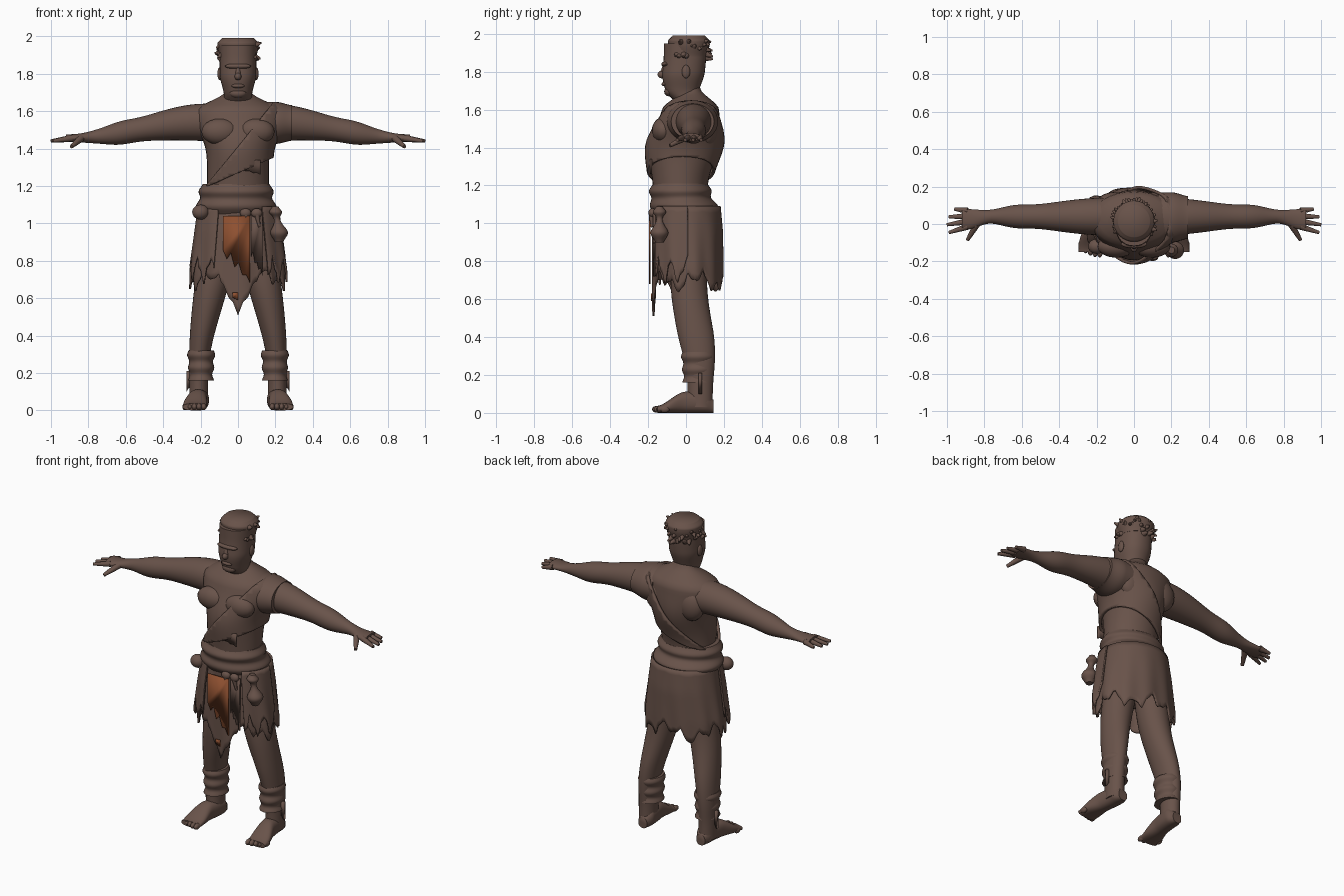
import bpy, bmesh, math, random
from mathutils import Vector, Matrix

random.seed(4)
default_cube = bpy.data.objects.get("Cube")
if default_cube:
    bpy.data.objects.remove(default_cube, do_unlink=True)


def material(name, colour):
    mat = bpy.data.materials.new(name)
    mat.use_nodes = True
    mat.diffuse_color = (*colour, 1)
    bsdf = next(n for n in mat.node_tree.nodes if n.type == 'BSDF_PRINCIPLED')
    bsdf.inputs["Base Color"].default_value = (*colour, 1)
    bsdf.inputs["Roughness"].default_value = 0.8
    return mat


BROWN = material("dusty_brown", (0.14, 0.086, 0.068))
RUST = material("rust_cloth", (0.27, 0.08, 0.03))


def finish(name, bm, mirror=False, thickness=0, mat=BROWN):
    bmesh.ops.remove_doubles(bm, verts=bm.verts, dist=0.0003)
    bmesh.ops.recalc_face_normals(bm, faces=bm.faces)
    mesh = bpy.data.meshes.new(name)
    bm.to_mesh(mesh)
    bm.free()
    mesh.materials.append(mat)
    mesh.shade_smooth()
    mesh.set_sharp_from_angle(angle=math.radians(50))
    obj = bpy.data.objects.new(name, mesh)
    bpy.context.scene.collection.objects.link(obj)
    if thickness:
        solid = obj.modifiers.new("thickness", 'SOLIDIFY')
        solid.thickness, solid.offset = thickness, 0
    if mirror:
        obj.modifiers.new("mirror", 'MIRROR')


def ease(value, start, stop):
    t = min(max((value - start) / (stop - start), 0), 1)
    return t * t * (3 - 2 * t)


def bump(value, middle, width):
    return math.exp(-((value - middle) / width) ** 2)


def oval(angle, power=2):
    c, s = math.cos(angle), math.sin(angle)
    return math.copysign(abs(c) ** (2 / power), c), math.copysign(abs(s) ** (2 / power), s)


def loft(axis, start, stop, section, grow=0, power=2, caps=True, steps=28, sides=32):
    """Skin over ovals; section(position) gives two centres and two radii."""
    bm = bmesh.new()
    rings = []
    for i in range(steps + 1):
        position = start + (stop - start) * i / steps
        centre_a, centre_b, radius_a, radius_b = section(position)
        ring = []
        for j in range(sides):
            u, v = oval(math.tau * j / sides, power)
            co = [centre_a + u * (radius_a + grow), centre_b + v * (radius_b + grow)]
            co.insert("xyz".index(axis), position)
            ring.append(bm.verts.new(co))
        rings.append(ring)
    for lower, upper in zip(rings, rings[1:]):
        for j in range(sides):
            bm.faces.new((lower[j - 1], lower[j], upper[j], upper[j - 1]))
    if caps:
        bm.faces.new(rings[0])
        bm.faces.new(rings[-1])
    return bm


def blob(bm, location, size):
    matrix = Matrix.LocRotScale(Vector(location), None, Vector(size))
    bmesh.ops.create_uvsphere(bm, u_segments=20, v_segments=12, radius=1, matrix=matrix)


def spike(bm, base, tip, base_radius, tip_radius):
    base, tip = Vector(base), Vector(tip)
    turn = (tip - base).to_track_quat('Z', 'Y')
    matrix = Matrix.LocRotScale((base + tip) / 2, turn, None)
    bmesh.ops.create_cone(bm, cap_ends=True, segments=10, radius1=base_radius, radius2=tip_radius,
                          depth=(tip - base).length, matrix=matrix)


def rag(name, y, left, right, top, low_left, low_right, teeth=6, mirror=False, thickness=0.012, mat=BROWN):
    """Hanging plate with a torn lower edge."""
    bm = bmesh.new()
    outline = [(left, top), (right, top)]
    for i in range(teeth + 1):
        t = i / teeth
        tear = (i % 2) * (top - low_right) * random.uniform(0.05, 0.15)
        outline.append((right + (left - right) * t, low_right + (low_left - low_right) * t + tear))
    bm.faces.new([bm.verts.new((x, y, z)) for x, z in outline])
    finish(name, bm, mirror, thickness, mat)


# Torso from hips to sloping shoulders
def torso(z):
    slope = 1 - 0.7 * ease(z, 1.6, 1.72)
    width = 0.165 + 0.07 * bump(z, 1.57, 0.12)
    depth = 0.14 + 0.045 * bump(z, 1.42, 0.15)
    return 0, 0.06 * ease(z, 1.2, 1.7) - 0.03, width * slope, depth * slope


finish("torso", loft('z', 0.85, 1.72, torso, steps=40))
bm = bmesh.new()
blob(bm, (0.095, -0.12, 1.49), (0.1, 0.06, 0.07))
blob(bm, (0.11, 0.11, 1.5), (0.09, 0.06, 0.1))
finish("chest_and_back_muscles", bm, mirror=True)


# Neck and head, then the face and ears
def head(z):
    back = 0.03 - 0.05 * ease(z, 1.62, 1.7) + 0.015 * ease(z, 1.7, 1.9)
    return 0, back, 0.075 + 0.023 * ease(z, 1.68, 1.8), 0.08 + 0.032 * ease(z, 1.65, 1.8)


finish("head", loft('z', 1.6, 1.95, head, power=2.2))
bm = bmesh.new()
blob(bm, (0, -0.108, 1.84), (0.07, 0.022, 0.015))
blob(bm, (0, -0.128, 1.785), (0.018, 0.022, 0.02))
spike(bm, (0, -0.122, 1.79), (0, -0.11, 1.84), 0.016, 0.01)
blob(bm, (0, -0.112, 1.735), (0.035, 0.017, 0.012))
blob(bm, (0, -0.09, 1.695), (0.045, 0.025, 0.025))
for side in (-1, 1):
    blob(bm, (side * 0.098, 0, 1.8), (0.012, 0.022, 0.035))
finish("face_features", bm)


# Flat-topped hair with loose tufts at the back
def hair(z):
    radius = 0.095 + 0.015 * ease(z, 1.87, 1.95) - 0.03 * ease(z, 1.96, 2)
    return 0, 0.015, radius, radius


bm = loft('z', 1.88, 1.99, hair)
tufts = 34
for i in range(tufts):
    u, v = oval(math.pi * (1.3 * i / tufts - 0.15))
    z = random.uniform(1.87, 1.96)
    reach = random.uniform(0.11, 0.13)
    spike(bm, (u * 0.085, v * 0.095, z),
          (u * reach, v * (reach + 0.02), z + random.uniform(-0.02, 0.02)), 0.022, 0.004)
finish("hair", bm)


# Arms with a forearm swell and spread fingers
def arm(x):
    radius = 0.1 - 0.07 * ease(x, 0.15, 0.85) + 0.016 * bump(x, 0.64, 0.1)
    palm = ease(x, 0.75, 0.9)
    height = 1.54 - 0.085 * ease(x, 0.2, 0.9)
    return 0.04 - 0.015 * palm, height, radius + 0.025 * palm, radius * (1 - 0.3 * palm)


bm = loft('x', 0.14, 0.92, arm, steps=40)
for i in range(4):
    spike(bm, (0.89, 0.07 - 0.028 * i, 1.455), (1 - 0.01 * (i - 2) ** 2, 0.08 - 0.042 * i, 1.44), 0.018, 0.009)
spike(bm, (0.84, 0, 1.455), (0.89, -0.085, 1.41), 0.02, 0.01)
finish("arms", bm, mirror=True)


# Legs and bare feet
def leg(z):
    return (0.21 - 0.1 * ease(z, 0.2, 0.95), 0.075 - 0.06 * ease(z, 0.2, 0.7),
            0.05 + 0.045 * ease(z, 0.15, 0.8), 0.066 + 0.03 * ease(z, 0.1, 0.45))


def foot(y):
    heel = 1 - 0.4 * ease(y, 0.1, 0.15)
    height = (0.018 + 0.038 * ease(y, -0.16, 0)) * heel
    return 0.205 + 0.027 * ease(y, 0.1, -0.15), height, (0.05 + 0.014 * ease(y, 0, -0.1)) * heel, height


finish("legs", loft('z', 0.03, 0.9, leg), mirror=True)
bm = loft('y', -0.15, 0.145, foot, power=2.4)
for i in range(5):
    blob(bm, (0.183 + 0.025 * i, 0.0025 * i * i - 0.153, 0.019), (0.015, 0.026, 0.018))
finish("feet", bm, mirror=True)


# Cloth wrapped around the shins, with torn ends
def wrap(z):
    radius = 0.064 + 0.005 * math.sin(90 * z) + 0.006 * ease(z, 0.2, 0.3)
    return 0.197, 0.063, radius, radius + 0.014


finish("shin_wraps", loft('z', 0.16, 0.32, wrap), mirror=True)
rag("wrap_ends", 0.075, 0.24, 0.275, 0.21, 0.13, 0.1, teeth=3, mirror=True, thickness=0.02)

# Diagonal sash cut from an offset torso shell
bm = loft('z', 1.1, 1.72, torso, grow=0.015, caps=False, steps=40, sides=40)
for height, slope, above in ((1.41, 1.25, True), (1.27, 0.45, False)):
    bmesh.ops.bisect_plane(bm, geom=bm.verts[:] + bm.edges[:] + bm.faces[:], plane_co=(0, 0, height),
                           plane_no=(-slope, 0, 1), clear_outer=above, clear_inner=not above)
finish("sash", bm, thickness=0.016)
rag("sash_torn_end", -0.185, 0, 0.12, 1.34, 1.29, 1.26)


def drape(x):
    radius = 0.112 - 0.018 * ease(x, 0.2, 0.3)
    return 0.035, 1.537, radius * 1.2, radius


finish("shoulder_drape", loft('x', 0.13, 0.29, drape))


# Belt with a wide lower roll and a narrow upper roll
def belt(z):
    radius = 0.175 + 0.04 * bump(z, 1.09, 0.04) + 0.025 * bump(z, 1.17, 0.03)
    return -0.01, -0.01 - 0.02 * ease(z, 1.08, 1.16), radius, radius - 0.035


finish("belt", loft('z', 1.03, 1.21, belt, sides=40))


# Ragged skirt and its overlapping hip panels
def saw(angle, teeth):
    return abs((angle * teeth / math.tau) % 1 * 2 - 1)


def skirt(name, start, stop, grow, hem, power):
    bm = bmesh.new()
    columns, rows, top = 120, 12, 1.09
    grid = []
    for i in range(columns + 1):
        angle = start + (stop - start) * i / columns
        u, v = oval(angle, power)
        column = []
        for j in range(rows + 1):
            drop = (top - hem(angle)) * j / rows
            fold = 1 + 0.06 * min(drop, 0.4) * math.sin(11 * angle - 3 * drop)
            width = min(0.2 + 0.15 * drop, 0.25) + grow
            depth = min(0.168 + 0.1 * drop, 0.182) + grow
            column.append(bm.verts.new((u * width * fold, 0.01 + v * depth * fold, top - drop)))
        grid.append(column)
    for a, b in zip(grid, grid[1:]):
        for j in range(rows):
            bm.faces.new((a[j], b[j], b[j + 1], a[j + 1]))
    finish(name, bm, thickness=0.01)


def ragged_hem(angle):
    from_front = abs(angle + math.pi / 2)
    if from_front < 0.4:
        return 0.51 + 0.45 * from_front + 0.02 * saw(angle, 30)
    return 0.65 + 0.07 * saw(angle, 13) + 0.03 * math.sin(5 * angle) + 0.02 * saw(angle, 29)


def panel_hem(angle):
    return 0.67 + 0.13 * saw(angle, 15) + 0.03 * saw(angle, 37)


skirt("skirt", -math.pi, math.pi, 0, ragged_hem, power=2)
skirt("right_hip_panel", -3, -2, 0.012, panel_hem, power=2.4)
skirt("left_hip_panel", -1, 0, 0.012, panel_hem, power=2.4)

# Rust loincloth, its small patch and a torn strip
rag("loincloth", -0.19, -0.08, 0.065, 1.04, 0.83, 0.68, teeth=7, thickness=0.008, mat=RUST)
rag("rust_patch", -0.182, -0.03, 0, 0.63, 0.6, 0.59, thickness=0.006, mat=RUST)
rag("torn_strip", -0.168, 0.07, 0.13, 1.05, 0.82, 0.72)


# Pouch and belt knots
def pouch(z):
    radius = 0.015 + 0.032 * bump(z, 0.95, 0.04) + 0.02 * bump(z, 1.06, 0.02)
    return 0.22 - 0.02 * ease(z, 0.95, 1.08), -0.14, radius, radius


finish("pouch", loft('z', 0.9, 1.09, pouch))
bm = bmesh.new()
for x in (0.04, 0.1):
    blob(bm, (x, -0.178, 1.055), (0.03, 0.02, 0.025))
    spike(bm, (x, -0.182, 1.055), (x + 0.015, -0.18, 0.98), 0.016, 0.006)
blob(bm, (-0.2, -0.12, 1.06), (0.045, 0.04, 0.04))
finish("belt_knots", bm)
